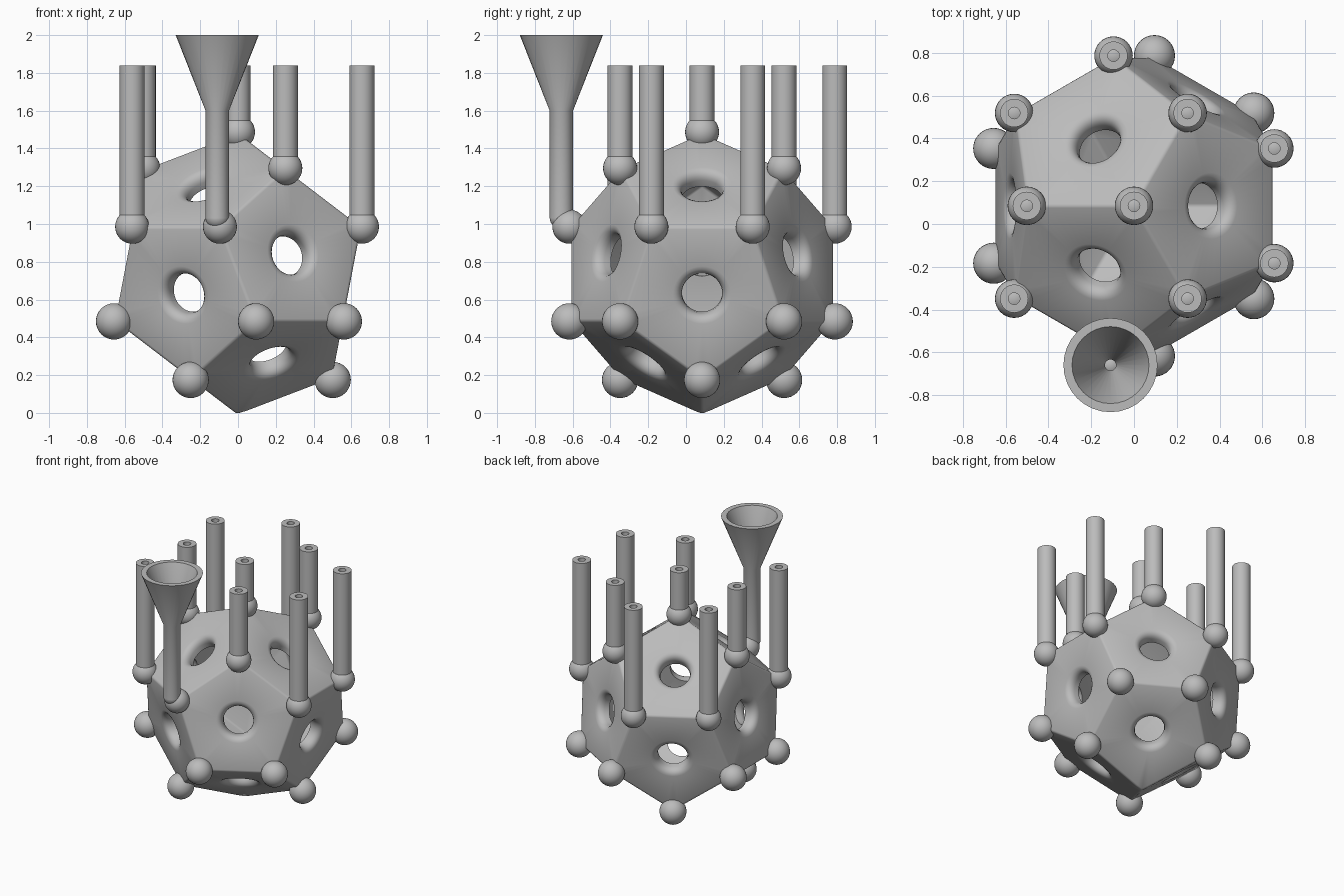
import bpy, bmesh, math
from mathutils import Vector, Matrix

if "Cube" in bpy.data.objects:
    bpy.data.objects.remove(bpy.data.objects["Cube"])

CENTRE = Vector((0, 0.085, 0.735))
BODY_R, BALL_R = 0.745, 0.752      # corner distance of the shell and of the balls
TUBE_TOP = 1.84

grey = bpy.data.materials.new("plain grey")
grey.use_nodes = True
COLOUR = (0.5, 0.5, 0.5, 1)
grey.diffuse_color = COLOUR
grey.node_tree.nodes["Principled BSDF"].inputs["Base Color"].default_value = COLOUR


def finish(name, bm, angle=35):
    mesh = bpy.data.meshes.new(name)
    bmesh.ops.recalc_face_normals(bm, faces=bm.faces)
    bm.to_mesh(mesh)
    bm.free()
    mesh.materials.append(grey)
    obj = bpy.data.objects.new(name, mesh)
    bpy.context.collection.objects.link(obj)
    bpy.ops.object.select_all(action='DESELECT')
    bpy.context.view_layer.objects.active = obj
    obj.select_set(True)
    bpy.ops.object.shade_smooth_by_angle(angle=math.radians(angle))
    return obj


def lathe(name, profile, x, y, steps=32):
    """Spin a (radius, height) profile around a vertical axis."""
    bm = bmesh.new()
    verts = [bm.verts.new((r, 0, z)) for r, z in profile]
    edges = [bm.edges.new(pair) for pair in zip(verts, verts[1:])]
    bmesh.ops.spin(bm, geom=verts + edges, cent=(0, 0, 0), axis=(0, 0, 1),
                   angle=math.tau, steps=steps, use_merge=True)
    bmesh.ops.remove_doubles(bm, verts=bm.verts, dist=1e-5)
    bmesh.ops.translate(bm, verts=bm.verts, vec=(x, y, 0))
    return finish(name, bm)


def ball(name, place, radius):
    bm = bmesh.new()
    bmesh.ops.create_uvsphere(bm, u_segments=32, v_segments=16, radius=radius,
                              matrix=Matrix.Translation(place))
    return finish(name, bm)


# Corner directions of a dodecahedron standing on one corner
def polar(radius, height, degrees):
    a = math.radians(degrees)
    return Vector((radius * math.cos(a), radius * math.sin(a), height))


upper = [Vector((0, 0, 1))]
for turn in (0, 120, 240):
    upper.append(polar(2 / 3, math.sqrt(5) / 3, turn + 180))
    for side in (-1, 1):
        upper.append(polar(math.sqrt(8) / 3, 1 / 3, turn + side * 22.24))
lower = [-v for v in upper]

# Plain solid that gives the twelve pentagons
hull = bmesh.new()
for v in upper + lower:
    hull.verts.new(v * BODY_R)
bmesh.ops.convex_hull(hull, input=hull.verts)
bmesh.ops.dissolve_limit(hull, angle_limit=0.1, verts=hull.verts, edges=hull.edges)

# Hollow shell: each pentagon is lofted through a flared round hole to the inside
SPLIT, WALL = 10, 0.09
FLARE = [(0.155, 0), (0.138, 0.004), (0.123, 0.014), (0.112, 0.03),
         (0.107, 0.05), (0.107, WALL)]
shell = bmesh.new()
for face in hull.faces:
    mid = face.calc_center_median()
    normal = mid.normalized()
    corners = [v.co for v in face.verts]
    rim = [a.lerp(b, i / SPLIT) for a, b in zip(corners, corners[1:] + corners[:1])
           for i in range(SPLIT)]
    rings = [rim]
    for radius, depth in FLARE:
        rings.append([mid + (p - mid).normalized() * radius - normal * depth for p in rim])
    rings.append([p * (1 - WALL / mid.length) for p in rim])
    loops = [[shell.verts.new(p) for p in ring] for ring in rings]
    for one, two in zip(loops, loops[1:]):
        for i in range(len(rim)):
            j = (i + 1) % len(rim)
            shell.faces.new((one[i], one[j], two[j], two[i]))
hull.free()
bmesh.ops.remove_doubles(shell, verts=shell.verts, dist=1e-4)
bmesh.ops.recalc_face_normals(shell, faces=shell.faces)

# Soften the outer edges and rest the lowest corner on the floor
sharp = [e for e in shell.edges if e.calc_face_angle(0) > 0.9
         and min(v.co.length for v in e.verts) > 0.59]
bmesh.ops.bevel(shell, geom=sharp, offset=0.012, segments=2, profile=0.5, affect='EDGES')
bmesh.ops.translate(shell, verts=shell.verts, vec=CENTRE)
for v in shell.verts:
    v.co.z = max(v.co.z, 0)
lowest = min(v.co.z for v in shell.verts)
for v in shell.verts:
    if v.co.z < lowest + 0.012:
        v.co.z = 0
finish("hollow_shell", shell)

# Balls on every corner except the one on the floor
for i, v in enumerate(lower[1:]):
    ball(f"lower_ball_{i + 1}", CENTRE + v * BALL_R, 0.096)

# Upper balls carry upright bored tubes; the front one feeds the funnel
front = min(upper, key=lambda v: v.y)
for i, v in enumerate(upper):
    p = CENTRE + v * BALL_R
    ball(f"upper_ball_{i + 1}", p, 0.09)
    if v is not front:
        lathe(f"tube_{i + 1}", [(0, p.z), (0.066, p.z), (0.066, TUBE_TOP),
                                (0.027, TUBE_TOP), (0.027, p.z + 0.08),
                                (0, p.z + 0.08)], p.x, p.y)

FX, FY = -0.11, -0.66
lathe("funnel", [(0, 1.03), (0.062, 1.03), (0.062, 1.6), (0.22, 2), (0.18, 2),
                 (0.026, 1.6), (0.026, 1.08), (0, 1.08)], FX, FY)
ball("funnel_elbow", (FX, FY, 1.035), 0.062)
